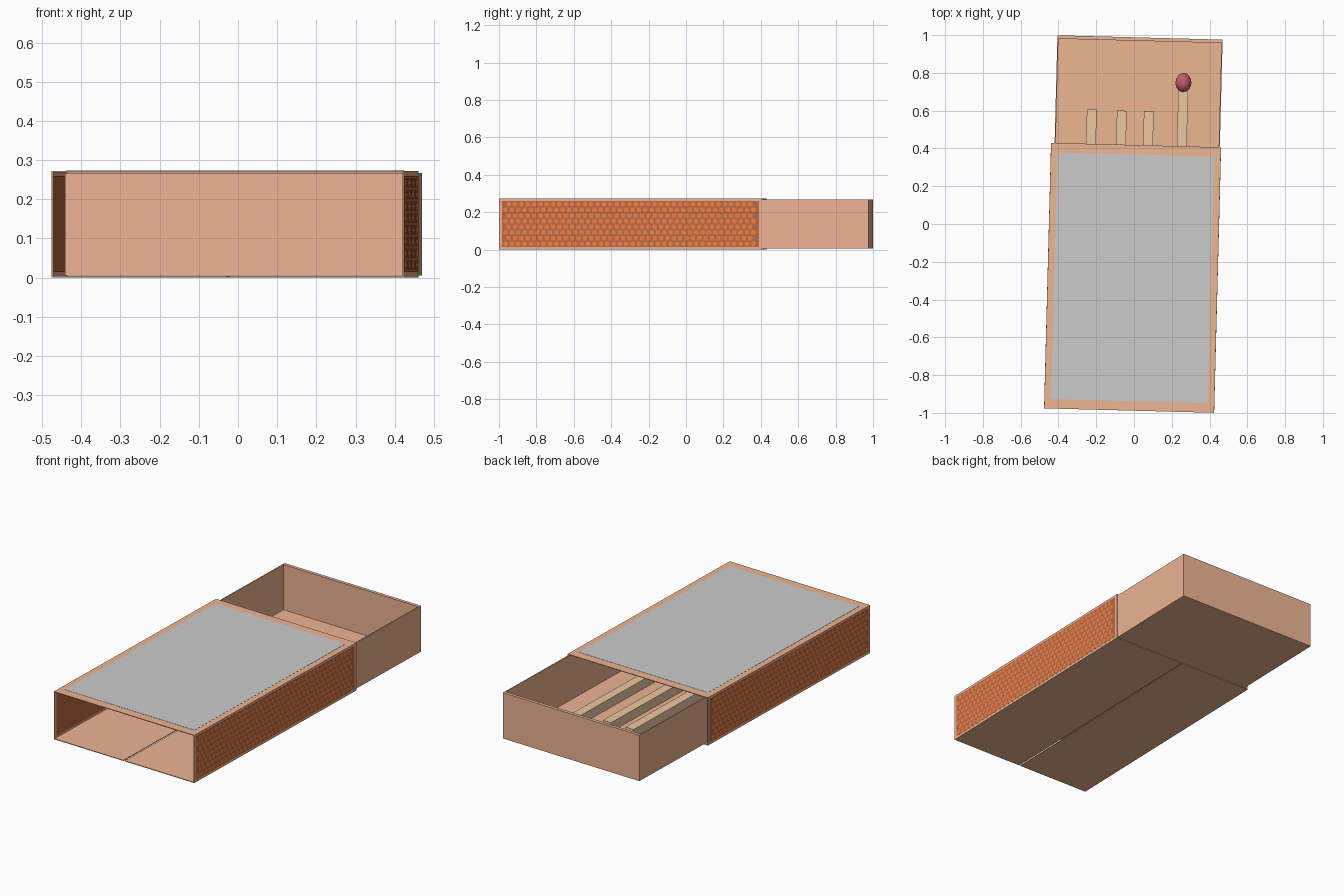
import bpy, bmesh, math
from mathutils import Matrix, Vector

if "Cube" in bpy.data.objects:
    bpy.data.objects.remove(bpy.data.objects["Cube"])

# The whole box sits slightly turned on the ground
TURN = Matrix.Rotation(math.radians(-1.5), 4, 'Z')


def material(name, rgb):
    m = bpy.data.materials.new(name)
    m.diffuse_color = (*rgb, 1)
    m.use_nodes = True
    m.node_tree.nodes["Principled BSDF"].inputs["Base Color"].default_value = m.diffuse_color
    return m


CARD = material("card", (0.85, 0.46, 0.29))
STRIKER = material("striker_base", (0.5, 0.14, 0.05))
GRIT = material("striker_grit", (0.85, 0.22, 0.07))
WOOD = material("wood", (0.85, 0.58, 0.36))
HEAD = material("match_head", (0.55, 0.1, 0.15))


def add_box(bm, x0, x1, y0, y1, z0, z1):
    size = Matrix.Diagonal((x1 - x0, y1 - y0, z1 - z0, 1))
    mid = Matrix.Translation(((x0 + x1) / 2, (y0 + y1) / 2, (z0 + z1) / 2))
    bmesh.ops.create_cube(bm, size=1, matrix=mid @ size)


def finish(bm, name, mat=None):
    bm.transform(TURN)
    me = bpy.data.meshes.new(name)
    bm.to_mesh(me)
    bm.free()
    ob = bpy.data.objects.new(name, me)
    bpy.context.collection.objects.link(ob)
    if mat:
        me.materials.append(mat)
    return ob


def boxes(name, mat, *dims):
    bm = bmesh.new()
    for d in dims:
        add_box(bm, *d)
    return finish(bm, name, mat)


# Sleeve: thin open tube with a seam slit along the bottom
W, H, T = 0.45, 0.272, 0.004
Y0, Y1 = -0.988, 0.418
boxes("sleeve", CARD,
      (-W, W, Y0, Y1, H - T, H),
      (-W, -W + T, Y0, Y1, T, H - T),
      (W - T, W, Y0, Y1, T, H - T),
      (-W, -0.004, Y0, Y1, 0, T),
      (0.004, W, Y0, Y1, 0, T))

# Plain label on the sleeve top
boxes("top_label", None, (-0.415, 0.415, Y0 + 0.05, Y1 - 0.05, H, H + 0.001))

# Striking strips: showing on both faces of each side wall, with hexagonal grit
for side, name in ((-1, "left"), (1, "right")):
    xs = sorted((side * (W + 0.0004), side * (W - T - 0.0004)))
    boxes(name + "_striker", STRIKER, (*xs, Y0 + 0.015, Y1 - 0.015, 0.014, 0.260))
    bm = bmesh.new()
    for row in range(8):
        for col in range(40):
            y = Y0 + 0.034 + col * 0.034 + (row % 2) * 0.017
            if y > Y1 - 0.03:
                continue
            spot = Matrix.Translation((side * (W + 0.0009), y, 0.032 + row * 0.03))
            bmesh.ops.create_circle(bm, cap_ends=True, segments=6, radius=0.014,
                                    matrix=spot @ Matrix.Rotation(side * math.pi / 2, 4, 'Y'))
    finish(bm, name + "_striker_grit", GRIT)

# Tray: floor, thin sides and thicker folded ends, pushed partly out at the back
L, R, A, B = -0.4315, 0.4435, -0.412, 0.988
F, TOP, S, E = 0.006, 0.267, 0.006, 0.018
boxes("tray", CARD,
      (L, R, A, B, F, F + 0.004),
      (L, L + S, A + E, B - E, F + 0.004, TOP),
      (R - S, R, A + E, B - E, F + 0.004, TOP),
      (L, R, A, A + E, F + 0.004, TOP),
      (L, R, B - E, B, F + 0.004, TOP))

# Matches: square sticks on the tray floor; the last one points the other way
LENGTH, FLOOR, HALF = 0.9, 0.011, 0.026
for i, (x, end, facing) in enumerate(((-0.239, 0.60, -1), (-0.080, 0.598, -1),
                                      (0.063, 0.60, -1), (0.242, 0.76, 1)), 1):
    boxes(f"match_stick_{i}", WOOD,
          (x - HALF, x + HALF, end - LENGTH, end, FLOOR, FLOOR + 2 * HALF))
    y = end if facing > 0 else end - LENGTH
    bm = bmesh.new()
    bmesh.ops.create_uvsphere(
        bm, u_segments=20, v_segments=12, radius=0.042,
        matrix=Matrix.Translation((x, y - facing * 0.005, FLOOR + 0.042))
        @ Matrix.Diagonal((1, 1.2, 1, 1)))
    for f in bm.faces:
        f.smooth = True
    finish(bm, f"match_head_{i}", HEAD)
